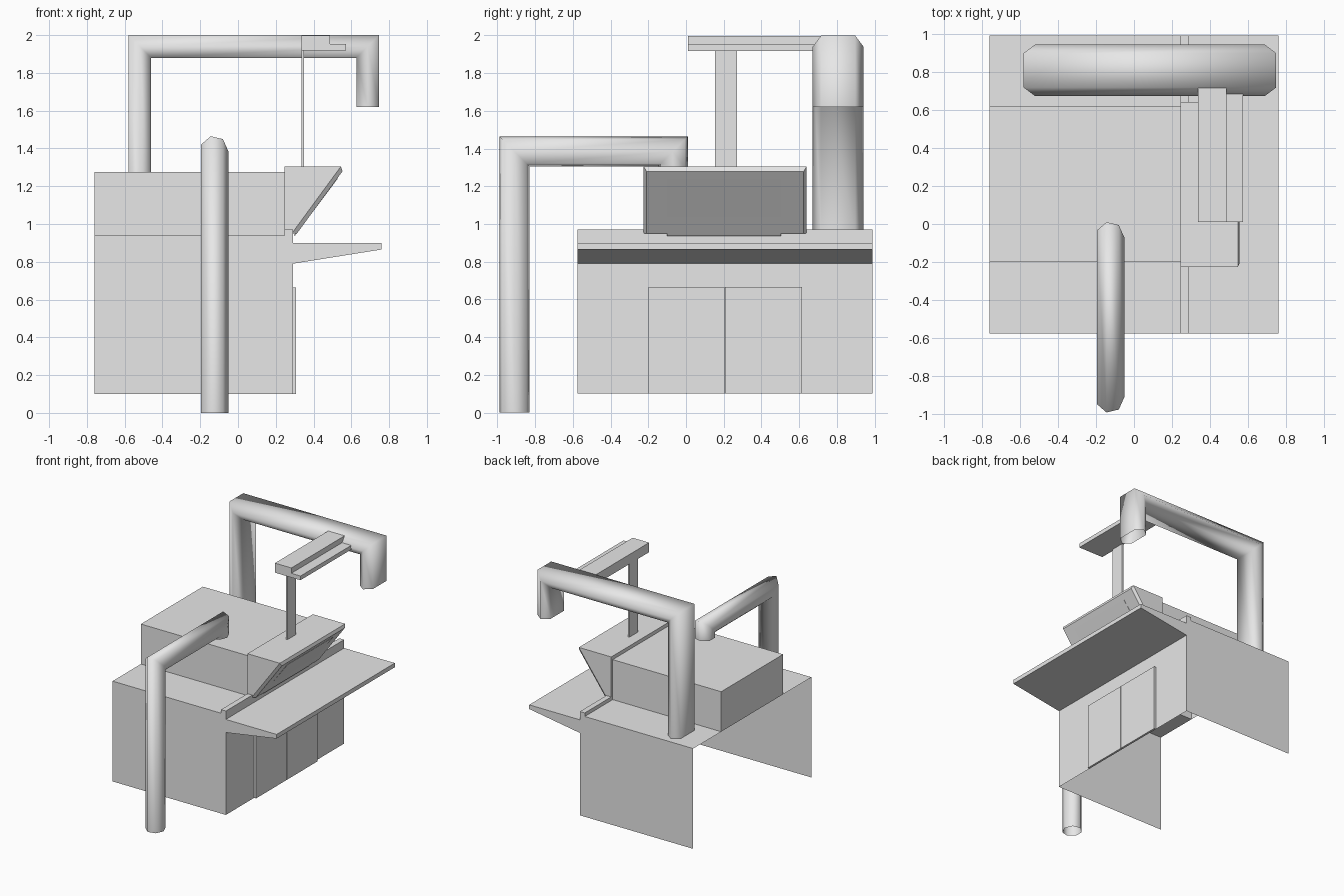
import bpy
import bmesh
from math import cos, sin, pi
from mathutils import Vector

cube = bpy.data.objects.get("Cube")
if cube:
    bpy.data.objects.remove(cube, do_unlink=True)

grey = bpy.data.materials.new("plain grey")
grey.use_nodes = True
grey.diffuse_color = (0.8, 0.8, 0.8, 1)
grey.node_tree.nodes["Principled BSDF"].inputs["Base Color"].default_value = (0.8, 0.8, 0.8, 1)


def finish(name, bm, smooth=False):
    bmesh.ops.recalc_face_normals(bm, faces=bm.faces)
    mesh = bpy.data.meshes.new(name)
    bm.to_mesh(mesh)
    bm.free()
    mesh.materials.append(grey)
    for p in mesh.polygons:
        p.use_smooth = smooth
    obj = bpy.data.objects.new(name, mesh)
    bpy.context.collection.objects.link(obj)
    return obj


def prism(bm, profile, y0, y1):
    """Extrude an x-z profile along y."""
    face = bm.faces.new([bm.verts.new((x, y0, z)) for x, z in profile])
    new = bmesh.ops.extrude_face_region(bm, geom=[face], use_keep_orig=True)["geom"]
    verts = [v for v in new if isinstance(v, bmesh.types.BMVert)]
    bmesh.ops.translate(bm, verts=verts, vec=(0, y1 - y0, 0))
    return bm


def prism_part(name, profile, y0, y1):
    return finish(name, prism(bmesh.new(), profile, y0, y1))


def box(bm, x0, x1, y0, y1, z0, z1):
    return prism(bm, [(x0, z0), (x1, z0), (x1, z1), (x0, z1)], y0, y1)


def drop_faces(bm, test):
    bm.normal_update()
    dead = [f for f in bm.faces if test(f.calc_center_median(), f.normal)]
    bmesh.ops.delete(bm, geom=dead, context='FACES')


def pipe(name, path, section, place):
    """Sweep a section (side, outward) along a mitred planar path with open ends."""
    bm = bmesh.new()
    pts = [Vector(p) for p in path]
    dirs = [(b - a).normalized() for a, b in zip(pts, pts[1:])]
    rings = []
    for i, p in enumerate(pts):
        d0, d1 = dirs[max(i - 1, 0)], dirs[min(i, len(dirs) - 1)]
        n0, n1 = Vector((-d0.y, d0.x)), Vector((-d1.y, d1.x))
        miter = (n0 + n1) / (1 + n0.dot(n1))
        ring = []
        for side, out in section:
            q = p + miter * out
            ring.append(bm.verts.new(place(side, q.x, q.y)))
        rings.append(ring)
    n = len(section)
    for a, b in zip(rings, rings[1:]):
        for i in range(n):
            j = (i + 1) % n
            bm.faces.new((a[i], a[j], b[j], b[i]))
    return finish(name, bm, smooth=True)


# Cabinet shell, open underneath and at the left-hand end
FRONT, BACK, END, FACE, DECK = -0.575, 0.99, -0.76, 0.29, 0.94
bm = box(bmesh.new(), END, FACE, FRONT, BACK, 0.10, DECK)
drop_faces(bm, lambda c, n: c.z < 0.11 or c.x < END + 0.01 or c.z > DECK - 0.01)
finish("cabinet_walls", bm)

# Deck strips either side of the raised housing
bm = bmesh.new()
for y0, y1 in ((FRONT, -0.2), (0.62, BACK)):
    bm.faces.new([bm.verts.new((x, y, DECK)) for x, y in
                  ((END, y0), (FACE, y0), (FACE, y1), (END, y1))])
finish("deck", bm)

# Raised housing, open underneath
bm = box(bmesh.new(), END, 0.245, -0.2, 0.62, DECK, 1.275)
drop_faces(bm, lambda c, n: c.z < DECK + 0.01)
finish("upper_housing", bm)

# Ledge and tapered desk
bm = box(bmesh.new(), 0.245, FACE, FRONT, BACK, DECK, 0.97)
finish("ledge", bm)
prism_part("desk", [(FACE, 0.79), (0.76, 0.865), (0.76, 0.90), (FACE, 0.90)], FRONT, BACK)

# Doors
for name, y0, y1 in (("front_door", -0.2, 0.203), ("rear_door", 0.207, 0.615)):
    finish(name, box(bmesh.new(), FACE, 0.308, y0, y1, 0.10, 0.665))

# Sloping console with a chamfered face
bm = prism(bmesh.new(), [(0.245, 1.305), (0.545, 1.305), (0.285, 0.95), (0.245, 0.95)],
           -0.225, 0.64)
bm.normal_update()
bmesh.ops.recalc_face_normals(bm, faces=bm.faces)
slope = [f for f in bm.faces if f.normal.x > 0.5 and f.normal.z < -0.2]
bmesh.ops.inset_region(bm, faces=slope, thickness=0.022, depth=0.022)
finish("console", bm)

# Thin screen plate on the slope
prism_part("screen", [(0.523, 1.245), (0.529, 1.241), (0.301, 0.937), (0.295, 0.941)], -0.1, 0.505)

# Lamp mast and stepped lamp head
finish("lamp_mast", box(bmesh.new(), 0.335, 0.35, 0.155, 0.27, 1.305, 1.92))
prism_part("lamp_head", [(0.335, 1.918), (0.572, 1.918), (0.572, 1.953),
                         (0.487, 1.953), (0.487, 1.998), (0.335, 1.998)], 0.01, 0.74)

# Wide flattened duct at the back
duct = [(-0.135, 0), (-0.09, 0.06), (0.09, 0.06), (0.135, 0), (0.09, -0.06), (-0.09, -0.06)]
pipe("rear_duct", [(-0.52, DECK), (-0.52, 1.94), (0.687, 1.94), (0.687, 1.62)],
     duct, lambda s, u, v: (u, 0.807 + s, v))

# Seven-sided pipe at the front
hepta = [(0.076 * cos(2 * pi * i / 7), 0.082 * sin(2 * pi * i / 7)) for i in range(7)]
pipe("front_pipe", [(-0.91, 0), (-0.91, 1.385), (-0.07, 1.385), (-0.07, 1.30)],
     hepta, lambda s, u, v: (-0.127 + s, u, v))
